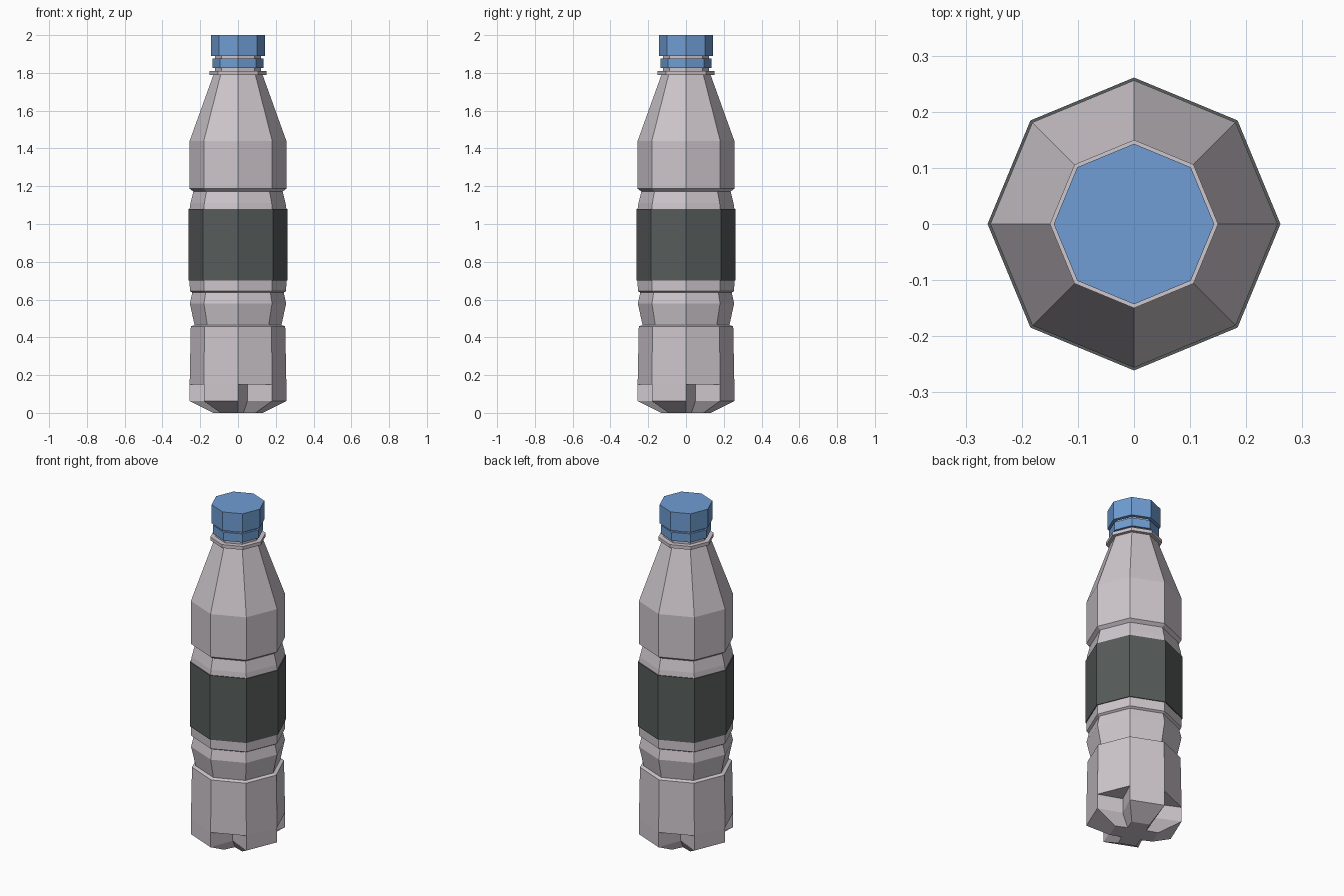
import bpy, bmesh
from math import cos, sin, pi

if "Cube" in bpy.data.objects:
    bpy.data.objects.remove(bpy.data.objects["Cube"])

SIDES = 8


def point(r, z, step):
    a = step * 2 * pi / SIDES
    return (r * cos(a), r * sin(a), z)


def material(name, rgb):
    m = bpy.data.materials.new(name)
    m.diffuse_color = (*rgb, 1)
    m.use_nodes = True
    m.node_tree.nodes["Principled BSDF"].inputs["Base Color"].default_value = m.diffuse_color
    return m


def finish(name, bm, mat):
    bmesh.ops.recalc_face_normals(bm, faces=bm.faces)
    me = bpy.data.meshes.new(name)
    bm.to_mesh(me)
    bm.free()
    me.materials.append(mat)
    ob = bpy.data.objects.new(name, me)
    bpy.context.collection.objects.link(ob)
    return ob


def lathe(bm, profile, cap_top=False, cap_bottom=False):
    rings = [[bm.verts.new(point(r, z, i)) for i in range(SIDES)] for r, z in profile]
    for a, b in zip(rings, rings[1:]):
        for i in range(SIDES):
            j = (i + 1) % SIDES
            bm.faces.new((a[i], a[j], b[j], b[i]))
    if cap_top:
        bm.faces.new(rings[-1])
    if cap_bottom:
        bm.faces.new(rings[0][::-1])
    return rings


plastic = material("pale_plastic", (0.62, 0.57, 0.61))
dark = material("label_dark", (0.095, 0.108, 0.103))
blue = material("cap_blue", (0.16, 0.34, 0.66))

# Bottle wall, from the top of the foot notches to the mouth
bm = bmesh.new()
rings = lathe(bm, [
    (0.256, 0.15), (0.25, 0.458), (0.23, 0.465), (0.255, 0.58), (0.242, 0.637),
    (0.255, 0.645), (0.256, 0.70), (0.256, 1.08), (0.252, 1.11), (0.236, 1.172),
    (0.256, 1.187), (0.256, 1.44), (0.13, 1.79), (0.15, 1.79), (0.15, 1.81),
    (0.122, 1.81), (0.122, 1.95)], cap_top=True)

# Four-petal foot: alternate sides are cut by V notches
top = rings[0]
roof = {i: bm.verts.new(point(0.13, 0.15, i + 0.5)) for i in range(0, SIDES, 2)}
for i, v in roof.items():
    bm.faces.new((top[i], top[i + 1], v))


def star(outer, inner, z):
    ring = []
    for i in range(SIDES):
        ring.append(bm.verts.new(point(outer, z, i)))
        if i in roof:
            ring.append(bm.verts.new(point(inner, z, i + 0.5)))
    return ring


upper = []
for i in range(SIDES):
    upper.append(top[i])
    if i in roof:
        upper.append(roof[i])
levels = [upper, star(0.256, 0.13, 0.063), star(0.13, 0.075, 0.0)]
for a, b in zip(levels, levels[1:]):
    for i in range(len(a)):
        j = (i + 1) % len(a)
        bm.faces.new((a[i], b[i], b[j], a[j]))
bm.faces.new(levels[-1])
finish("bottle", bm, plastic)

# Label band, screw cap and tamper ring
for name, mat, profile in (
    ("label", dark, [(0.256, 0.70), (0.261, 0.70), (0.261, 1.08), (0.256, 1.08)]),
    ("cap", blue, [(0.12, 1.89), (0.143, 1.89), (0.143, 2.0)]),
    ("tamper_ring", blue, [(0.12, 1.827), (0.135, 1.827), (0.135, 1.877), (0.12, 1.877)]),
):
    bm = bmesh.new()
    lathe(bm, profile, cap_top=(name == "cap"))
    finish(name, bm, mat)
